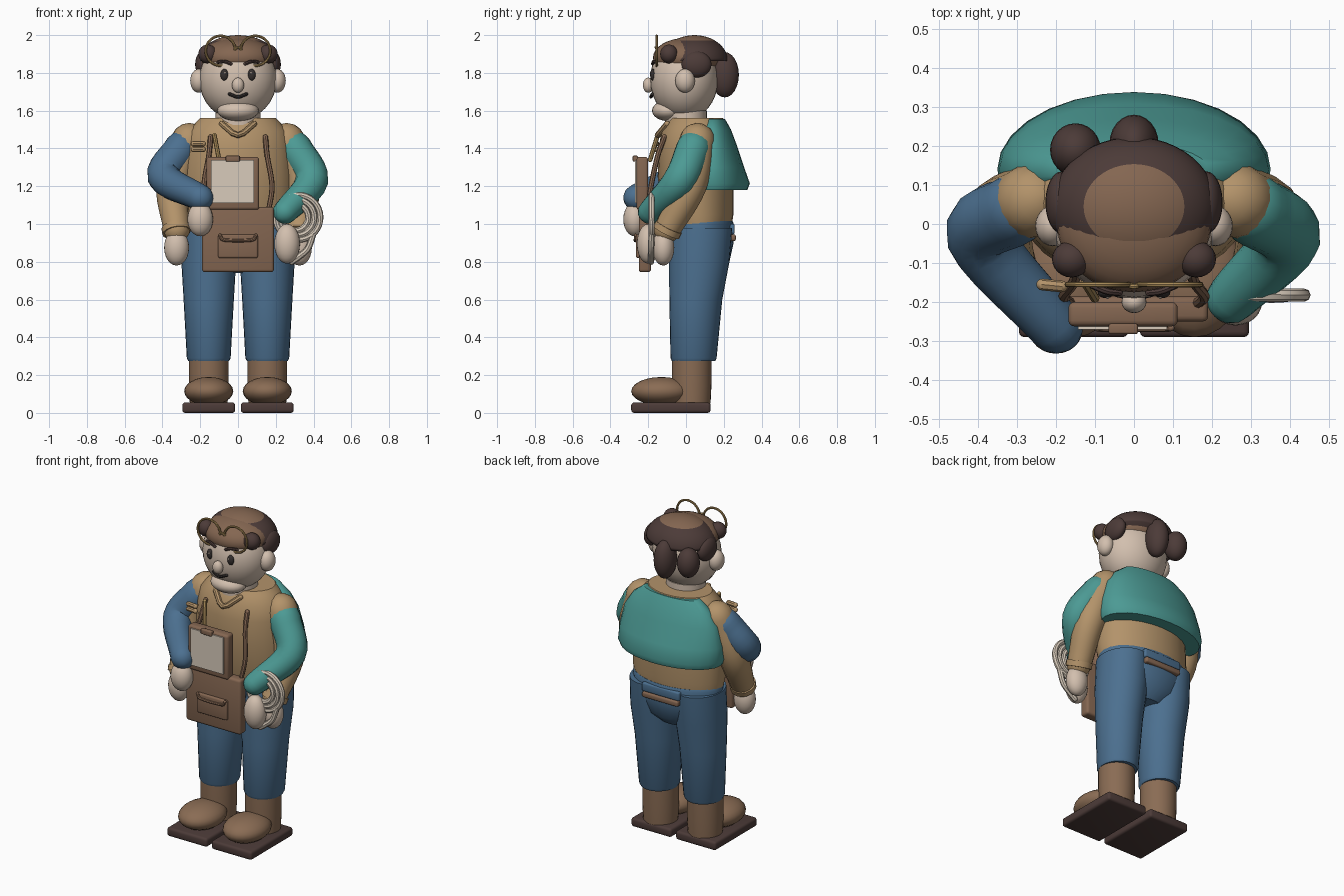
import bpy, bmesh, math
from mathutils import Vector, Matrix

cube = bpy.data.objects.get("Cube")
if cube:
    bpy.data.objects.remove(cube)


def material(name, hexa):
    srgb = [int(hexa[i:i + 2], 16) / 255 for i in (0, 2, 4)]
    col = [c / 12.92 if c < .04 else ((c + .055) / 1.055) ** 2.4 for c in srgb] + [1]
    m = bpy.data.materials.new(name)
    m.use_nodes = True
    m.diffuse_color = col
    m.node_tree.nodes["Principled BSDF"].inputs["Base Color"].default_value = col
    return m


SKIN = material("skin", "D2BFAE")
TAN = material("tan shirt", "B3936A")
TEAL = material("teal cloth", "4C9A94")
BLUE = material("blue denim", "4C7090")
BROWN = material("brown leather", "846651")
BOOT = material("boot leather", "8A6C54")
DARK = material("dark brown hair", "4C3B38")
GOLD = material("brass", "A88A58")
ROPE = material("cream rope", "D8CBBB")
INK = material("dark ink", "35302F")


def finish(name, bm, mat, angle=40):
    bmesh.ops.recalc_face_normals(bm, faces=bm.faces)
    me = bpy.data.meshes.new(name)
    bm.to_mesh(me)
    bm.free()
    ob = bpy.data.objects.new(name, me)
    bpy.context.collection.objects.link(ob)
    me.materials.append(mat)
    bpy.ops.object.select_all(action='DESELECT')
    ob.select_set(True)
    bpy.context.view_layer.objects.active = ob
    bpy.ops.object.shade_smooth_by_angle(angle=math.radians(angle))
    return ob


def ball(name, c, r, mat, seg=24):
    bm = bmesh.new()
    bmesh.ops.create_uvsphere(bm, u_segments=seg, v_segments=seg // 2, radius=1,
                              matrix=Matrix.Translation(c) @ Matrix.Diagonal((*r, 1)))
    return finish(name, bm, mat)


def box(name, lo, hi, mat, bevel=.015):
    lo, hi = Vector(lo), Vector(hi)
    bm = bmesh.new()
    bmesh.ops.create_cube(bm, size=1, matrix=Matrix.Translation((lo + hi) / 2)
                          @ Matrix.Diagonal((*(hi - lo), 1)))
    if bevel:
        bmesh.ops.bevel(bm, geom=bm.edges[:], offset=bevel, segments=3,
                        profile=.5, affect='EDGES')
    return finish(name, bm, mat)


def skin_rings(name, rings, mat, closed=False):
    bm = bmesh.new()
    vs = [[bm.verts.new(p) for p in ring] for ring in rings]
    pairs = list(zip(vs, vs[1:])) + ([(vs[-1], vs[0])] if closed else [])
    for a, b in pairs:
        for i in range(len(a)):
            j = (i + 1) % len(a)
            bm.faces.new((a[i], a[j], b[j], b[i]))
    if not closed:
        bm.faces.new(vs[0])
        bm.faces.new(vs[-1])
    return finish(name, bm, mat)


def column(name, sections, mat, n=28):
    """Upright loft of ellipses: (z, centre x, centre y, radius x, radius y)."""
    turns = [2 * math.pi * i / n for i in range(n)]
    return skin_rings(name, [[(x + rx * math.cos(t), y + ry * math.sin(t), z) for t in turns]
                             for z, x, y, rx, ry in sections], mat)


def tube(name, pts, radii, mat, n=16, steps=6, closed=False, rounded=True):
    """Smooth tapered tube through the points, with rounded ends."""
    p = [Vector(q) for q in pts]
    if isinstance(radii, float):
        radii = [radii] * len(p)
    path, rad = [], []
    if closed or len(p) == 2:
        path, rad = p, list(radii)
    else:
        e = [2 * p[0] - p[1]] + p + [2 * p[-1] - p[-2]]
        for i in range(len(p) - 1):
            a, b, c, d = e[i:i + 4]
            for s in range(steps):
                t = s / steps
                path.append(.5 * (2 * b + (c - a) * t + (2 * a - 5 * b + 4 * c - d) * t * t
                                  + (3 * b - a - 3 * c + d) * t ** 3))
                rad.append(radii[i] * (1 - t) + radii[i + 1] * t)
        path.append(p[-1])
        rad.append(radii[-1])
    if rounded and not closed:
        for end, side in ((0, 1), (-1, -2)):
            d = (path[end] - path[side]).normalized()
            c, r = path[end].copy(), rad[end]
            caps = [(c + d * r * math.sin(a), r * math.cos(a)) for a in (.4, .8, 1.2, 1.5)]
            if end == 0:
                path, rad = [q for q, _ in caps[::-1]] + path, [s for _, s in caps[::-1]] + rad
            else:
                path, rad = path + [q for q, _ in caps], rad + [s for _, s in caps]
    rings, m, u = [], len(path), None
    for i in range(m):
        nxt = path[(i + 1) % m] if closed else path[min(i + 1, m - 1)]
        prv = path[i - 1] if closed else path[max(i - 1, 0)]
        d = (nxt - prv).normalized()
        u = u if u else d.orthogonal()
        u = (u - d * u.dot(d)).normalized()
        v = d.cross(u)
        rings.append([path[i] + rad[i] * (u * math.cos(k) + v * math.sin(k))
                      for k in (2 * math.pi * j / n for j in range(n))])
    return skin_rings(name, rings, mat, closed)


def hoop(name, c, r, thick, mat, n=36):
    x, y, z = c
    return tube(name, [(x + r * math.cos(2 * math.pi * i / n), y, z + r * math.sin(2 * math.pi * i / n))
                       for i in range(n)], thick, mat, n=8, closed=True)


# Boots, trouser legs, hanging sleeves, ears and face parts, mirrored
for s, side in ((1, "left"), (-1, "right")):
    x = .155 * s
    box(side + "_sole", (x - .14, -.29, 0), (x + .14, .13, .055), DARK)
    ball(side + "_boot_toe", (x, -.13, .115), (.13, .16, .075), BOOT)
    column(side + "_boot_shaft", [(.05, x, .03, .1, .1), (.15, x, .03, .105, .105),
                                  (.3, x, .03, .105, .105)], BOOT)
    column(side + "_trouser_leg", [(.275, x, .04, .108, .115), (.29, x, .04, .116, .122),
                                   (.6, x, .052, .133, .14), (.8, x, .07, .145, .16),
                                   (.98, x, .08, .14, .165)], BLUE)
    tube(side + "_hanging_sleeve", [(.26 * s, .06, 1.44), (.345 * s, .02, 1.2), (.325 * s, -.1, .97)],
         [.095, .088, .07], TAN)
    tube(side + "_cuff", [(.33 * s, -.09, .985), (.325 * s, -.105, .955)], .076, TAN, rounded=False)
    ball(side + "_hanging_hand", (.325 * s, -.12, .875), (.066, .058, .095), SKIN)
    ball(side + "_ear", (.208 * s, -.005, 1.758), (.045, .052, .063), SKIN)
    ball(side + "_eye", (.072 * s, -.175, 1.79), (.021, .015, .031), INK)
    ball(side + "_eye_glint", (.068 * s, -.188, 1.8), (.005, .004, .006), SKIN, 8)
    tube(side + "_eyebrow", [(.038 * s, -.176, 1.848), (.07 * s, -.172, 1.86), (.105 * s, -.158, 1.857)],
         .009, DARK, n=8)
    hoop(side + "_lens_rim", (.092 * s, -.155, 1.917), .079, .007, GOLD)
    ball(side + "_front_curl", (.16 * s, -.09, 1.9), (.05, .047, .05), DARK)
    ball(side + "_side_hair", (.185 * s, .055, 1.845), (.042, .08, .07), DARK)
    tube(side + "_strap", [(.145 * s, -.115, 1.46), (.155 * s, -.15, 1.36), (.18 * s, -.185, 1.2),
                           (.16 * s, -.205, 1.06)], .014, BROWN, n=8)

# Hips and back pocket
column("hips", [(.74, 0, .09, .1, .08), (.8, 0, .09, .2, .14), (.9, 0, .08, .28, .172),
                (1, 0, .075, .292, .178), (1.015, 0, .075, .285, .172)], BLUE)
box("back_pocket", (-.13, .2, .945), (.13, .258, 1), BLUE, .01)
box("back_pocket_trim", (-.125, .2, .91), (.125, .264, .945), BROWN, .01)

# Shirt, collar, cape and neck
column("shirt", [(.98, 0, .07, .285, .17), (1.05, 0, .065, .297, .186), (1.25, 0, .05, .295, .2),
                 (1.4, 0, .05, .285, .195), (1.49, 0, .05, .265, .18), (1.54, 0, .055, .222, .155),
                 (1.562, 0, .055, .2, .14)], TAN)
tube("collar", [(-.085, -.1, 1.53), (0, -.15, 1.47), (.085, -.1, 1.53)], .016, TAN, n=8, steps=3)
column("cape", [(1.18, 0, .14, .335, .185), (1.215, 0, .14, .35, .198), (1.3, 0, .14, .345, .168),
                (1.42, 0, .14, .315, .128), (1.5, 0, .14, .262, .098), (1.557, 0, .14, .19, .066)], TEAL)
column("neck", [(1.5, 0, 0, .118, .11), (1.6, 0, 0, .118, .11)], SKIN)

# Posed arms and hands
tube("right_bent_arm", [(-.3, .04, 1.4), (-.392, -.035, 1.25), (-.2, -.262, 1.14)],
     [.092, .088, .07], BLUE)
ball("right_bent_hand", (-.2, -.272, 1.025), (.068, .06, .09), SKIN)
tube("left_bent_arm", [(.3, .04, 1.4), (.39, -.035, 1.23), (.25, -.19, 1.065)],
     [.092, .088, .065], TEAL)
ball("left_bent_hand", (.26, -.2, .895), (.068, .06, .105), SKIN)

# Head and face
ball("head", (0, -.01, 1.765), (.205, .18, .215), SKIN, 32)
ball("chin", (0, -.095, 1.6), (.11, .085, .055), SKIN)
ball("nose", (0, -.2, 1.735), (.032, .028, .04), SKIN)
tube("mouth", [(-.045, -.178, 1.688), (0, -.186, 1.673), (.045, -.178, 1.688)], .009, INK, n=8)

# Hair and cap
ball("cap", (0, 0, 1.88), (.197, .175, .105), BROWN, 32)
hair = ball("hair_crown", (0, .045, 1.86), (.212, .178, .14), DARK, 48)
bm = bmesh.new()
bm.from_mesh(hair.data)
bmesh.ops.bisect_plane(bm, geom=bm.verts[:] + bm.edges[:] + bm.faces[:],
                       plane_co=(0, 0, 1.862), plane_no=(0, 0, 1), clear_inner=True)
bmesh.ops.holes_fill(bm, edges=bm.edges[:])
bm.to_mesh(hair.data)
bm.free()
hair.data.materials.append(BROWN)
for f in hair.data.polygons:
    f.material_index = int(f.center.z > 1.972)
ball("back_curl_centre", (0, .205, 1.79), (.063, .075, .12), DARK)
ball("back_curl_right", (-.15, .19, 1.8), (.065, .068, .09), DARK)
tube("glasses_bridge", [(-.018, -.155, 1.925), (0, -.16, 1.935), (.018, -.155, 1.925)], .007, GOLD, n=8)

# Apron bag with pocket
box("bag", (-.19, -.25, .745), (.19, -.185, 1.09), BROWN)
box("bag_pocket", (-.105, -.265, .82), (.105, -.24, .945), BROWN, .01)
tube("pocket_flap", [(-.095, -.266, .94), (-.07, -.268, .915), (.07, -.268, .915), (.095, -.266, .94)],
     .009, BROWN, n=8)

# Clipboard
box("clipboard", (-.168, -.262, 1.075), (.112, -.2, 1.355), BROWN)
box("paper", (-.143, -.27, 1.11), (.085, -.261, 1.34), ROPE, 0)
box("clip", (-.065, -.282, 1.33), (.01, -.255, 1.362), BROWN, .006)

# Chest tools
tube("brush", [(-.125, -.15, 1.47), (-.1, -.19, 1.34)], .012, GOLD, n=8)
for z in (1.395, 1.425):
    tube("badge_roll", [(-.235, -.155, z), (-.185, -.16, z)], .015, TAN, n=8)

# Rope coil with loose end
for i, r in enumerate((.118, .094, .07)):
    hoop("rope_loop", (.318 - .008 * i, -.182, 1.035), r, .0165, ROPE)
tube("rope_tail", [(.4, -.182, .95), (.37, -.185, .87), (.32, -.185, .825), (.285, -.185, .8)],
     .0165, ROPE, n=8)
